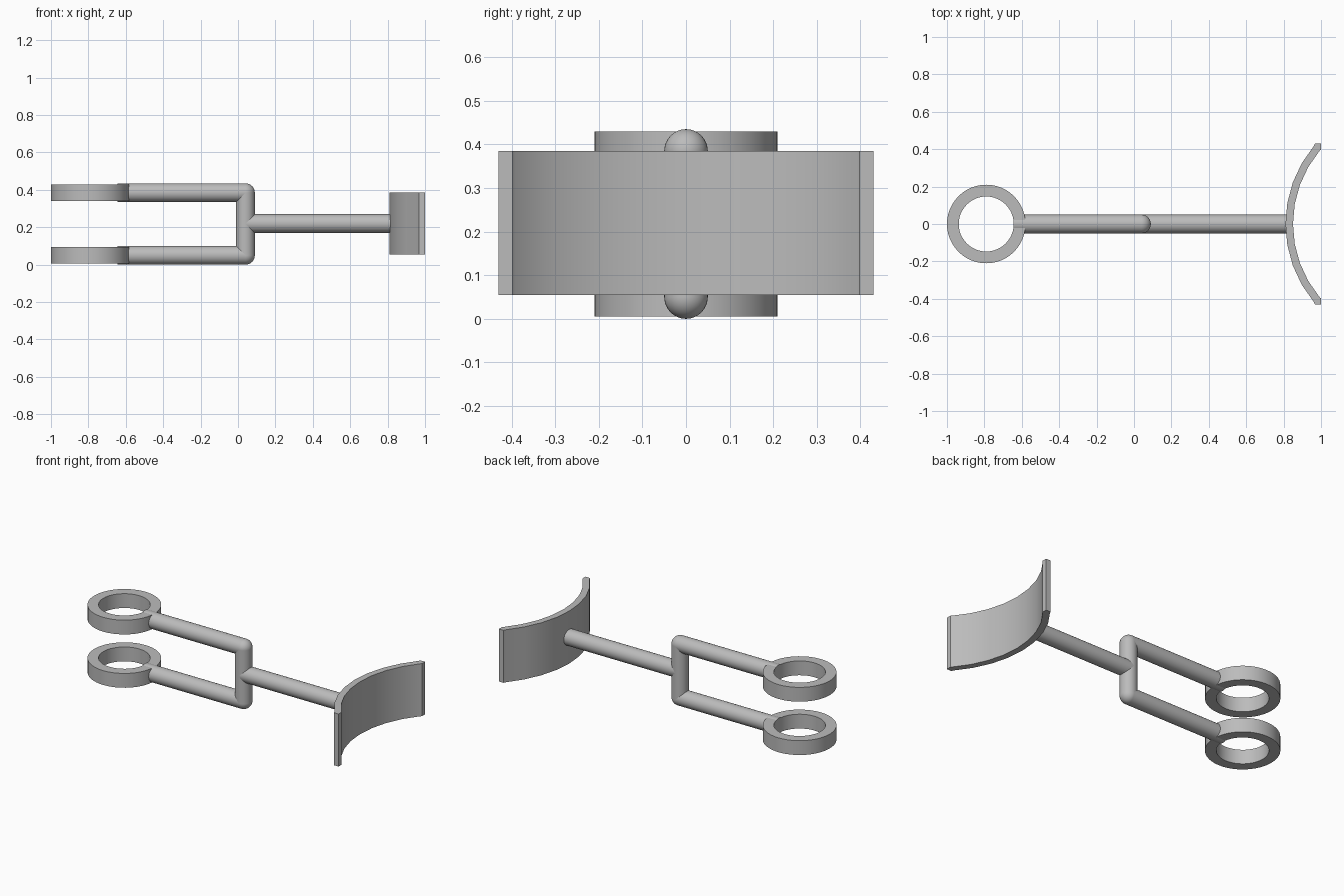
import bpy, bmesh
from math import sin, cos, radians
from mathutils import Vector

cube = bpy.data.objects.get("Cube")
if cube:
    bpy.data.objects.remove(cube, do_unlink=True)

grey = bpy.data.materials.new("plain_grey")
grey.use_nodes = True
colour = (0.5, 0.5, 0.5, 1)
grey.diffuse_color = colour
grey.node_tree.nodes["Principled BSDF"].inputs["Base Color"].default_value = colour

LOW, MID, HIGH = 0.05, 0.22, 0.385    # heights of the rods
BEND = 0.04                           # x of the upright
RADIUS = 0.05
RING_X = -0.79


def finish(obj, name):
    obj.name = name
    obj.data.materials.append(grey)
    bpy.ops.object.select_all(action='DESELECT')
    obj.select_set(True)
    bpy.context.view_layer.objects.active = obj
    bpy.ops.object.shade_smooth_by_angle(angle=radians(30))


def rod(name, start, end):
    a, b = Vector(start), Vector(end)
    bpy.ops.mesh.primitive_cylinder_add(
        vertices=32, radius=RADIUS, depth=(b - a).length, location=(a + b) / 2,
        rotation=(b - a).to_track_quat('Z', 'Y').to_euler())
    finish(bpy.context.object, name)


def extrude_outline(name, faces, z, height):
    """Raise flat polygons, sharing their corners, into a solid."""
    bm = bmesh.new()
    for points in faces:
        bm.faces.new([bm.verts.new((x, y, z)) for x, y in points])
    bmesh.ops.remove_doubles(bm, verts=bm.verts, dist=0.0001)
    made = bmesh.ops.extrude_face_region(bm, geom=bm.faces[:])
    raised = [v for v in made["geom"] if isinstance(v, bmesh.types.BMVert)]
    bmesh.ops.translate(bm, verts=raised, vec=(0, 0, height))
    bmesh.ops.recalc_face_normals(bm, faces=bm.faces[:])
    mesh = bpy.data.meshes.new(name)
    bm.to_mesh(mesh)
    bm.free()
    obj = bpy.data.objects.new(name, mesh)
    bpy.context.collection.objects.link(obj)
    finish(obj, name)


def arc(cx, r, degrees):
    return [(cx + r * cos(radians(d)), r * sin(radians(d))) for d in degrees]


def strip(outer, inner):
    return [(outer[i], outer[i + 1], inner[i + 1], inner[i])
            for i in range(len(outer) - 1)]


# Fork: two prongs with a ring each, and rounded corners
turn = [i * 360 / 48 for i in range(49)]
for side, z in (("lower", LOW), ("upper", HIGH)):
    rod(side + "_prong", (-0.645, 0, z), (BEND, 0, z))
    bpy.ops.mesh.primitive_uv_sphere_add(
        segments=32, ring_count=16, radius=RADIUS, location=(BEND, 0, z))
    finish(bpy.context.object, side + "_corner")
    extrude_outline(side + "_ring",
                    strip(arc(RING_X, 0.21, turn), arc(RING_X, 0.147, turn)),
                    z - 0.045, 0.09)

# Upright and handle
rod("upright", (BEND, 0, LOW), (BEND, 0, HIGH))
rod("handle", (BEND, 0, MID), (0.83, 0, MID))

# Curved end plate with squared-off tips
sweep = [180 + 10 * i for i in range(-4, 5)]
outer, inner = arc(1.46, 0.65, sweep), arc(1.46, 0.61, sweep)
tips = [[outer[i], (0.967, 0.43 * s), (1, 0.43 * s), (1, 0.398 * s), inner[i]]
        for i, s in ((0, 1), (-1, -1))]
extrude_outline("end_plate", strip(outer, inner) + tips, 0.055, 0.33)
